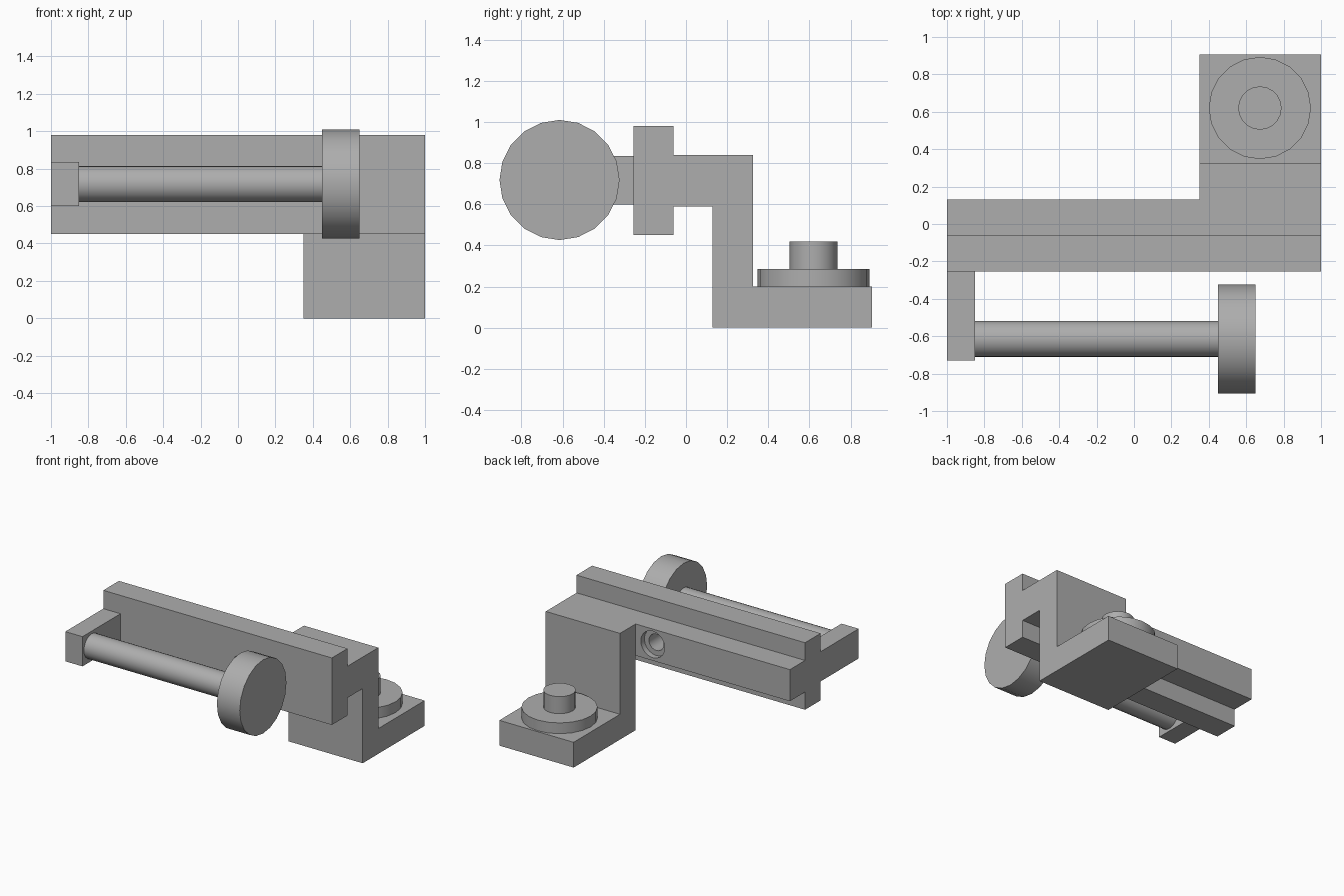
import bpy, bmesh, math
from mathutils import Matrix, Vector

cube = bpy.data.objects.get("Cube")
if cube:
    bpy.data.objects.remove(cube, do_unlink=True)

GREY = (0.42, 0.42, 0.42, 1)
grey = bpy.data.materials.new("plain_grey")
grey.use_nodes = True
grey.diffuse_color = GREY
grey.node_tree.nodes["Principled BSDF"].inputs["Base Color"].default_value = GREY


def add_object(name, bm):
    bmesh.ops.recalc_face_normals(bm, faces=bm.faces)
    mesh = bpy.data.meshes.new(name)
    bm.to_mesh(mesh)
    bm.free()
    mesh.materials.append(grey)
    ob = bpy.data.objects.new(name, mesh)
    bpy.context.collection.objects.link(ob)
    return ob


def extrude_x(name, profile, x0, x1):
    """Extrude a (y, z) outline along x."""
    bm = bmesh.new()
    face = bm.faces.new([bm.verts.new((x0, y, z)) for y, z in profile])
    ext = bmesh.ops.extrude_face_region(bm, geom=[face])
    moved = [v for v in ext["geom"] if isinstance(v, bmesh.types.BMVert)]
    bmesh.ops.translate(bm, verts=moved, vec=(x1 - x0, 0, 0))
    return add_object(name, bm)


def cylinder(name, start, end, radius, sides=20):
    """Round bar between two points."""
    a, b = Vector(start), Vector(end)
    bm = bmesh.new()
    turn = (b - a).to_track_quat("Z", "Y").to_matrix().to_4x4()
    bmesh.ops.create_cone(bm, cap_ends=True, segments=sides, radius1=radius,
                          radius2=radius, depth=(b - a).length,
                          matrix=Matrix.Translation((a + b) / 2) @ turn)
    return add_object(name, bm)


def combine(target, tool, operation):
    mod = target.modifiers.new(tool.name, "BOOLEAN")
    mod.operation = operation
    mod.solver = "EXACT"
    mod.object = tool
    bpy.context.view_layer.objects.active = target
    bpy.ops.object.modifier_apply(modifier=mod.name)
    bpy.data.objects.remove(tool, do_unlink=True)


def smooth(ob):
    bpy.ops.object.select_all(action="DESELECT")
    ob.select_set(True)
    bpy.context.view_layer.objects.active = ob
    bpy.ops.object.shade_smooth_by_angle(angle=math.radians(35))


# Rail with a T section, its bent foot and its side arm, all in one piece
rail = extrude_x("rail_body", [(-.255, .45), (-.06, .45), (-.06, .59), (.13, .59),
                               (.13, .84), (-.06, .84), (-.06, .98), (-.255, .98)], -1, 1)
foot = extrude_x("bent_foot", [(0, .59), (.13, .59), (.13, 0), (.905, 0),
                               (.905, .2), (.325, .2), (.325, .84), (0, .84)], .35, 1)
arm = extrude_x("side_arm", [(-.73, .6), (-.15, .6), (-.15, .835), (-.73, .835)], -1, -.85)
combine(rail, foot, "UNION")
combine(rail, arm, "UNION")

# Stepped screw hole in the back of the rail
AXIS_Z = .718
for y, r in ((.085, .105), (-.4, .065)):
    cutter = cylinder("hole_cutter", (.2, y, AXIS_Z), (.2, .2, AXIS_Z), r)
    cutter.hide_render = True
    combine(rail, cutter, "DIFFERENCE")
smooth(rail)

# Shaft and round knob held by the arm
AXIS_Y = -.615
smooth(cylinder("shaft", (-.86, AXIS_Y, AXIS_Z), (.46, AXIS_Y, AXIS_Z), .097))
smooth(cylinder("round_knob", (.45, AXIS_Y, AXIS_Z), (.65, AXIS_Y, AXIS_Z), .292))

# Washer and pin on the foot
smooth(cylinder("washer", (.673, .62, .19), (.673, .62, .285), .273))
smooth(cylinder("pin", (.673, .62, .27), (.673, .62, .42), .116))
